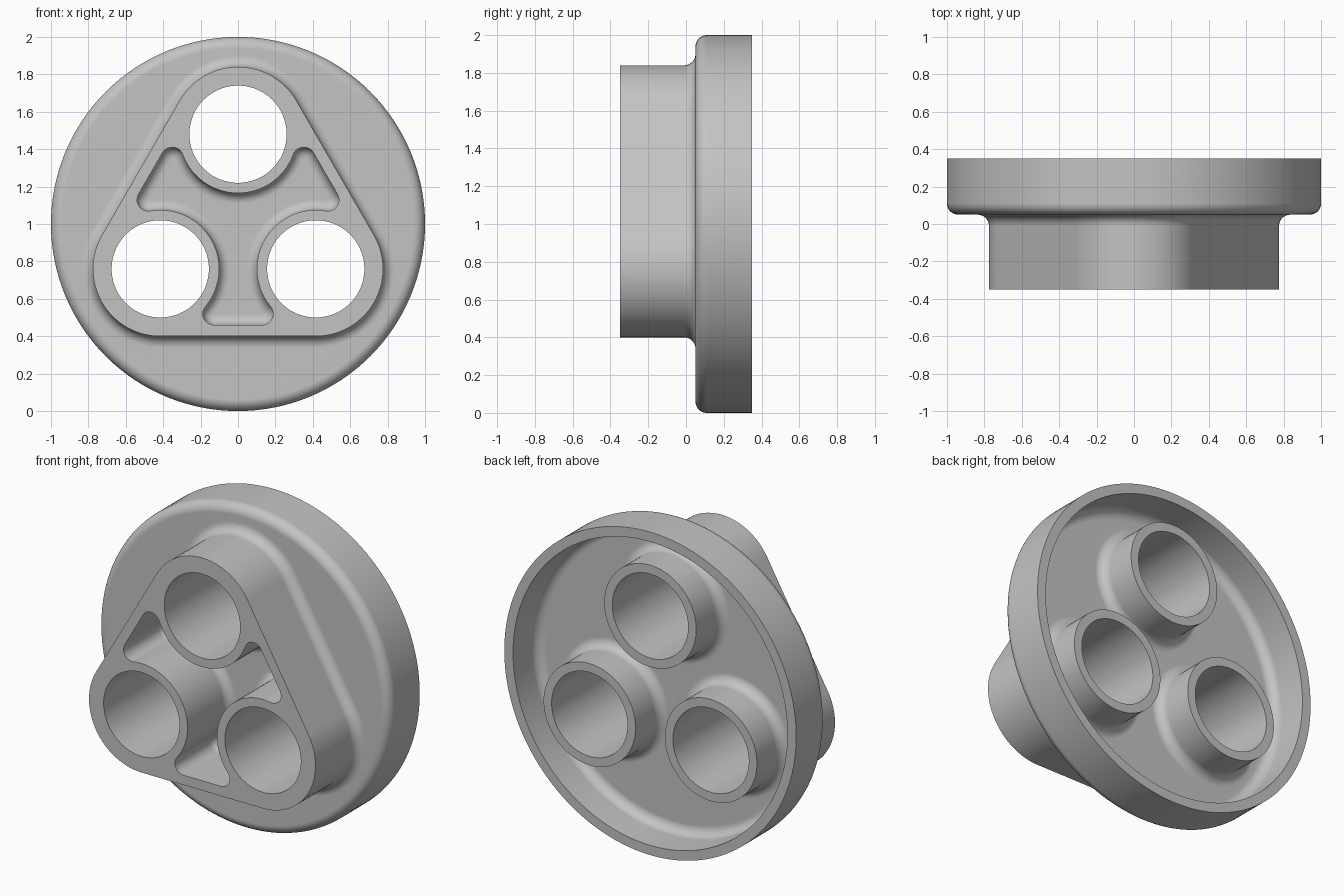
import bpy, bmesh
from math import sin, cos, radians, degrees, atan2, sqrt, pi

if "Cube" in bpy.data.objects:
    bpy.data.objects.remove(bpy.data.objects["Cube"])

# Main dimensions
RING, BORE, TUBE, HULL = 0.48, 0.26, 0.315, 0.36   # hole ring, hole, tube and boss radii
WALL, CORNER = 0.06, 0.06                          # wall thickness, pocket corner radius
FRONT, PLATE, FLOOR, BACK = -0.35, 0.05, 0.11, 0.35
FIL, PFIL, STEPS = 0.06, 0.055, 8                  # fillet radii and segments
CENTRES = [(RING * cos(radians(a)), RING * sin(radians(a))) for a in (90, 210, 330)]

bm = bmesh.new()


def arc(cx, cz, r, a0, a1, n):
    """Points along an arc, both ends included (degrees)."""
    return [(cx + r * cos(radians(a0 + (a1 - a0) * i / n)),
             cz + r * sin(radians(a0 + (a1 - a0) * i / n))) for i in range(n + 1)]


def circle(r, c=(0, 0), n=96):
    return arc(c[0], c[1], r, 0, 360, n)[:-1]


def hull(r):
    """Rounded triangle around the three holes."""
    pts = []
    for (cx, cz), a in zip(CENTRES, (90, 210, 330)):
        pts += arc(cx, cz, r, a - 60, a + 60, 32)
    return pts


def pocket(d):
    """Three-lobed recess between the tubes, inset by d."""
    cz = -(RING / 2 + HULL - WALL - CORNER)
    bx, bz = CENTRES[2]
    cx = bx - sqrt((TUBE + CORNER) ** 2 - (cz - bz) ** 2)
    b = degrees(atan2(cz - bz, cx - bx)) % 360
    lobe = arc(-cx, cz, CORNER - d, 360 - b, 270, 10)
    lobe += arc(cx, cz, CORNER - d, 270, b + 180, 10)
    lobe += arc(bx, bz, TUBE + d, b, 300 - b, 32)[1:-1]
    pts = []
    for k in range(3):
        c, s = cos(k * 2 * pi / 3), sin(k * 2 * pi / 3)
        pts += [(x * c - z * s, x * s + z * c) for x, z in lobe]
    return pts


def loop(pts, y):
    return [bm.verts.new((x, y, z + 1)) for x, z in pts]


def skin(loops):
    """Bridge successive loops with quads."""
    for a, b in zip(loops, loops[1:]):
        n = len(a)
        for i in range(n):
            j = (i + 1) % n
            bm.faces.new((a[i], a[j], b[j], b[i]))


def cap(*loops):
    """Fill a flat region bounded by an outline and its holes."""
    edges = []
    for l in loops:
        for i in range(len(l)):
            pair = (l[i], l[(i + 1) % len(l)])
            edges.append(bm.edges.get(pair) or bm.edges.new(pair))
    bmesh.ops.triangle_fill(bm, use_beauty=True, use_dissolve=False,
                            edges=edges, normal=(0, 1, 0))


def fillet(shape, r, y, sign_r, sign_y, rad):
    """Loops of a concave fillet from a wall (size r) onto a flat at y."""
    out = []
    for i in range(STEPS + 1):
        t = pi / 2 * i / STEPS
        out.append(loop(shape(r + sign_r * rad * (1 - cos(t))),
                        y + sign_y * rad * (1 - sin(t))))
    return out


# Triangular boss: outer wall flaring into the plate
boss = [loop(hull(HULL), FRONT)] + fillet(hull, HULL, PLATE, 1, -1, FIL)
skin(boss)

# Pocket in the boss, with a filleted floor
recess = [loop(pocket(0), FRONT)] + fillet(pocket, 0, PLATE, 1, -1, PFIL)
skin(recess)
cap(recess[-1])

# Round plate: rounded front edge, rim, and hollow back
rim = [loop(circle(1 - FIL + FIL * sin(pi / 2 * i / STEPS), n=128),
            PLATE + FIL * (1 - cos(pi / 2 * i / STEPS))) for i in range(STEPS + 1)]
rim += [loop(circle(1, n=128), BACK), loop(circle(1 - WALL, n=128), BACK)]
rim += fillet(lambda r: circle(r, n=128), 1 - WALL, FLOOR, -1, 1, FIL)
skin(rim)
cap(boss[-1], rim[0])

# Three through tubes rising from the hollow back
tubes = []
for c in CENTRES:
    tube = fillet(lambda r: circle(r, c), TUBE, FLOOR, 1, 1, FIL)[::-1]
    tube += [loop(circle(TUBE, c), BACK), loop(circle(BORE, c), BACK),
             loop(circle(BORE, c), FRONT)]
    skin(tube)
    tubes.append(tube)

# Flat back floor and flat boss end
cap(rim[-1], *[t[0] for t in tubes])
cap(boss[0], recess[0], *[t[-1] for t in tubes])

bmesh.ops.recalc_face_normals(bm, faces=bm.faces[:])
mesh = bpy.data.meshes.new("flanged_hub")
bm.to_mesh(mesh)
bm.free()
hub = bpy.data.objects.new("flanged_hub", mesh)
bpy.context.collection.objects.link(hub)

grey = bpy.data.materials.new("plain_grey")
grey.diffuse_color = (0.55, 0.55, 0.55, 1)
grey.use_nodes = True
grey.node_tree.nodes["Principled BSDF"].inputs["Base Color"].default_value = grey.diffuse_color
mesh.materials.append(grey)

# Smooth fillets, crisp edges
bpy.context.view_layer.objects.active = hub
hub.select_set(True)
bpy.ops.object.shade_smooth_by_angle(angle=radians(30))
weighted = hub.modifiers.new("weighted_normals", 'WEIGHTED_NORMAL')
weighted.keep_sharp = True
